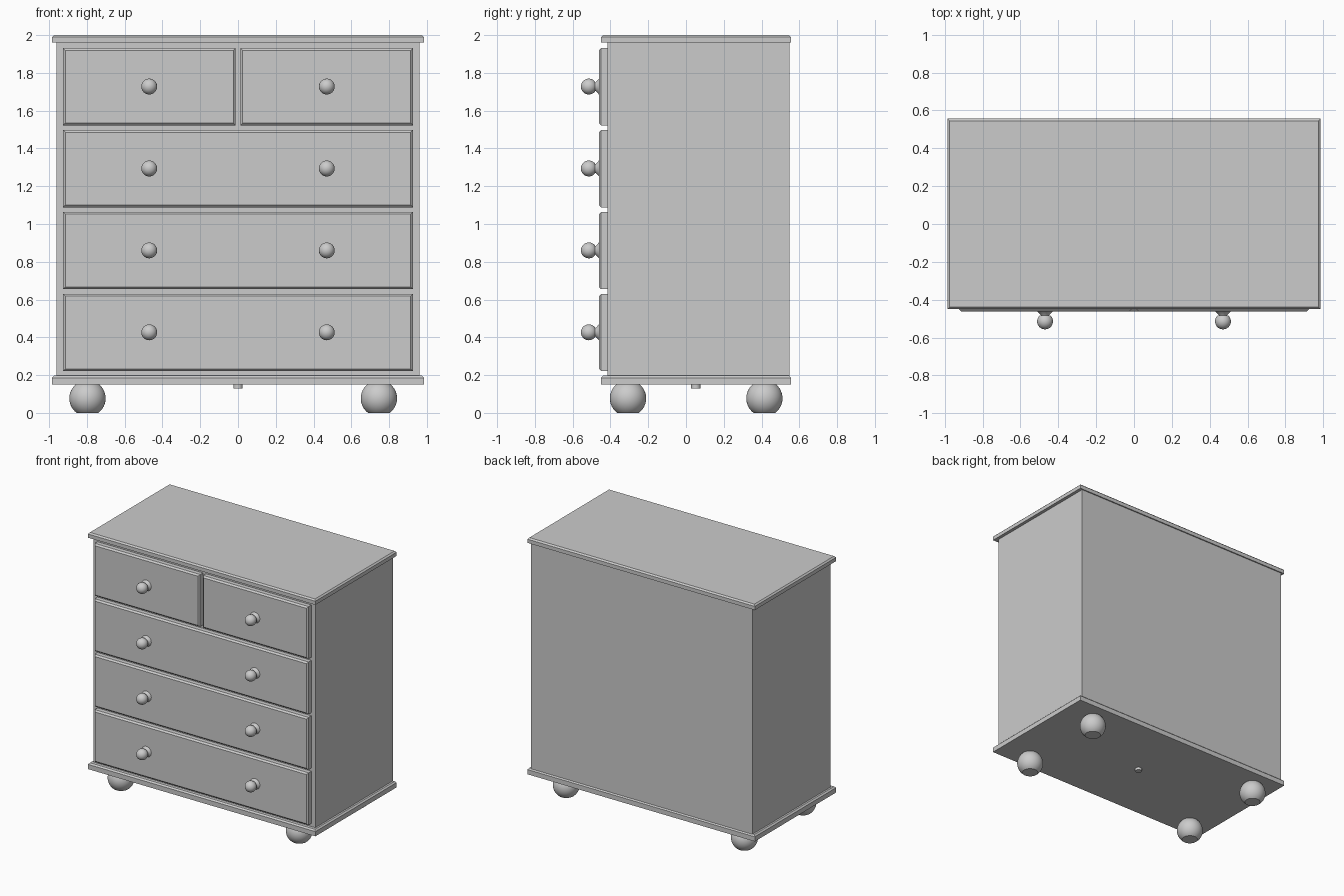
import bpy, bmesh, math
from mathutils import Matrix, Vector

if "Cube" in bpy.data.objects:
    bpy.data.objects.remove(bpy.data.objects["Cube"])


def finish(bm, name, smooth=False):
    bmesh.ops.recalc_face_normals(bm, faces=bm.faces)
    me = bpy.data.meshes.new(name)
    bm.to_mesh(me)
    bm.free()
    ob = bpy.data.objects.new(name, me)
    bpy.context.collection.objects.link(ob)
    if smooth:
        bpy.ops.object.select_all(action='DESELECT')
        ob.select_set(True)
        bpy.context.view_layer.objects.active = ob
        bpy.ops.object.shade_smooth_by_angle(angle=math.radians(35))
    return ob


def box(name, x, y, z, bevel=0, side=None):
    """Box from ranges; chamfers the edges bounding the face that looks along side."""
    bm = bmesh.new()
    size = [b - a for a, b in (x, y, z)]
    mid = [(a + b) / 2 for a, b in (x, y, z)]
    bmesh.ops.create_cube(bm, size=1, matrix=Matrix.Translation(mid) @ Matrix.Diagonal((*size, 1)))
    if bevel:
        bm.normal_update()
        face = max(bm.faces, key=lambda f: f.normal.dot(Vector(side)))
        bmesh.ops.bevel(bm, geom=list(face.edges), offset=bevel, segments=1,
                        affect='EDGES', profile=0.5)
    return finish(bm, name)


def turned(name, profile, loc, rot=None, steps=32):
    """Revolve (radius, height) points around z, then rotate and place."""
    bm = bmesh.new()
    vs = [bm.verts.new((r, 0, h)) for r, h in profile]
    es = [bm.edges.new(p) for p in zip(vs, vs[1:])]
    bmesh.ops.spin(bm, geom=vs + es, cent=(0, 0, 0), axis=(0, 0, 1),
                   angle=math.tau, steps=steps)
    bmesh.ops.remove_doubles(bm, verts=bm.verts, dist=1e-5)
    m = Matrix.Translation(loc) @ (rot or Matrix())
    bmesh.ops.transform(bm, matrix=m, verts=bm.verts)
    return finish(bm, name, True)


def arc(radius, centre, start, end=math.pi / 2, n=14):
    """Ball outline from a start latitude up to the pole."""
    pts = []
    for i in range(n + 1):
        a = start + (end - start) * i / n
        pts.append((max(radius * math.cos(a), 0), centre + radius * math.sin(a)))
    return pts


# Carcass with top and base boards
box("carcass", (-0.96, 0.96), (-0.415, 0.547), (0.19, 1.965))
box("top_board", (-0.985, 0.985), (-0.45, 0.556), (1.96, 2.0), 0.011, (0, 0, 1))
box("base_board", (-0.985, 0.985), (-0.45, 0.556), (0.149, 0.197), 0.011, (0, 0, 1))

# Drawer fronts and turned knobs
knob = [(0, -0.005), (0.042, -0.005), (0.042, 0.002), (0.034, 0.009),
        (0.025, 0.018), (0.021, 0.024)] + arc(0.042, 0.0555, -math.radians(50))
to_front = Matrix.Rotation(math.pi / 2, 4, 'X')
for row in range(4):
    z0 = 0.221 + 0.4337 * row
    spans = [(-0.926, 0.926)] if row < 3 else [(-0.926, -0.013), (0.013, 0.926)]
    for span in spans:
        box("drawer_front", span, (-0.461, -0.41), (z0, z0 + 0.409), 0.012, (0, -1, 0))
    for x in (-0.47, 0.47):
        turned("knob", knob, (x, -0.459, z0 + 0.2055), to_front)

# Bun feet, flattened on the floor
foot = [(0, 0)] + arc(0.096, 0.077, -math.asin(0.077 / 0.096), n=20)
for x in (-0.797, 0.746):
    for y in (-0.307, 0.415):
        turned("bun_foot", foot, (x, y, 0), steps=40)

# Small peg under the base
turned("base_peg", [(0, 0.129), (0.025, 0.129), (0.025, 0.155), (0, 0.155)], (0, 0.052, 0))
